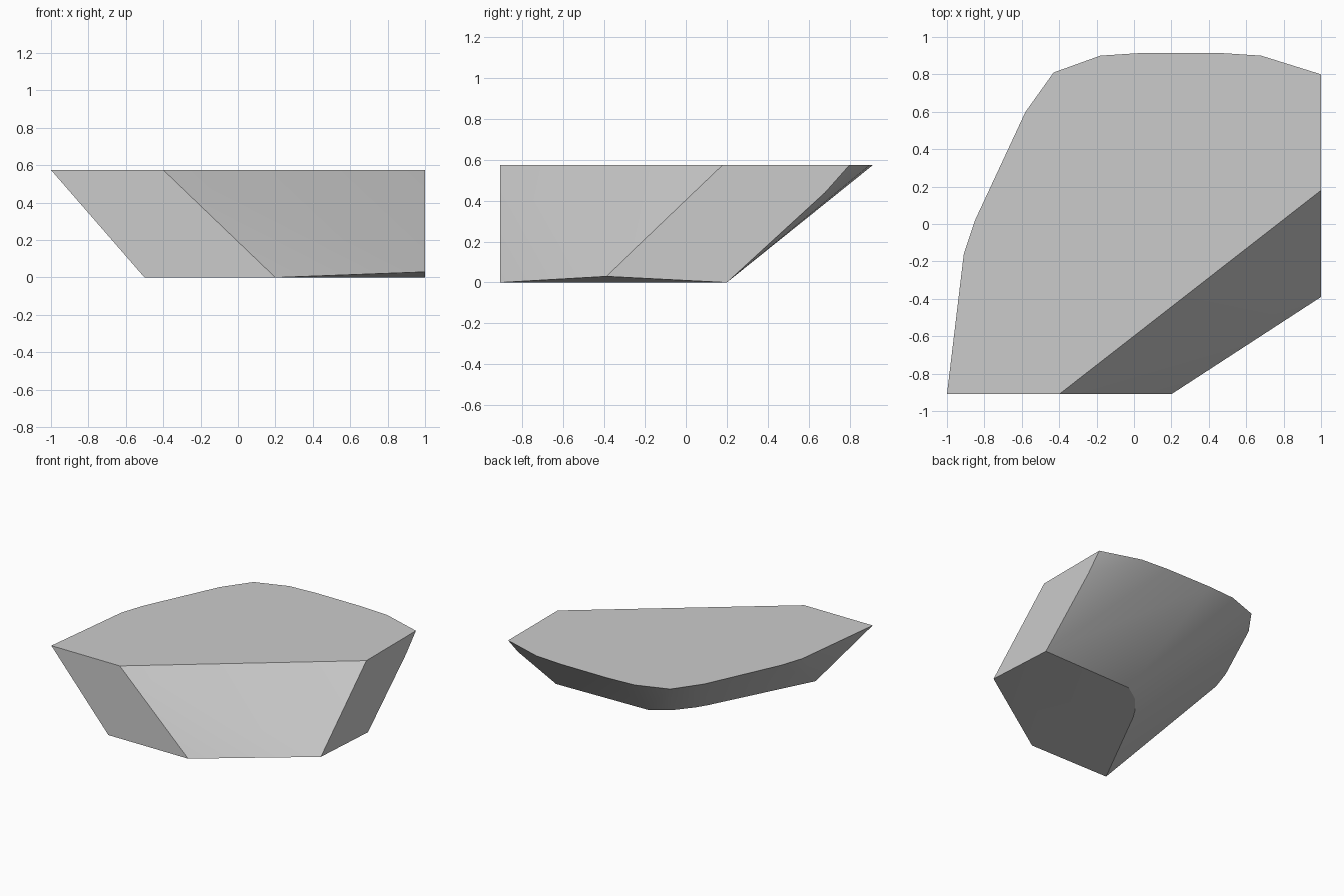
import bpy
import bmesh
import math

cube = bpy.data.objects.get("Cube")
if cube:
    bpy.data.objects.remove(cube, do_unlink=True)

HEIGHT = 0.575

# Flat top outline, counter-clockwise from the front right corner
top_outline = [(-1, -.91), (-.4, -.91), (1, .18), (1, .8), (.68, .9),
               (.45, .915), (.05, .915), (-.18, .9), (-.43, .81),
               (-.58, .6), (-.85, .02), (-.91, -.16)]
# Smaller underside with a softened back corner
base_outline = [(-.5, -.91), (.2, -.91), (1, .2), (.2, .18),
                (.06, .085), (-.05, -.05), (-.1, -.13)]
# Raised corner of the underside and slight bulge of the sloping back
extra_points = [(1, -.39, .03), (1, .68, .44), (-.62, -.91, .14)]


def grey_material(name, value):
    mat = bpy.data.materials.new(name)
    mat.use_nodes = True
    colour = (value, value, value, 1)
    mat.diffuse_color = colour
    mat.node_tree.nodes["Principled BSDF"].inputs["Base Color"].default_value = colour
    return mat


def hull_object(name, points, mat):
    bm = bmesh.new()
    for p in points:
        bm.verts.new(p)
    hull = bmesh.ops.convex_hull(bm, input=bm.verts)
    unused = {v for v in hull["geom_interior"] + hull["geom_unused"]
              if isinstance(v, bmesh.types.BMVert)}
    bmesh.ops.delete(bm, geom=list(unused), context="VERTS")
    # Merge coplanar triangles into clean flat faces
    bmesh.ops.dissolve_limit(bm, angle_limit=math.radians(1),
                             verts=bm.verts, edges=bm.edges)
    bmesh.ops.recalc_face_normals(bm, faces=bm.faces)
    mesh = bpy.data.meshes.new(name)
    bm.to_mesh(mesh)
    bm.free()
    mesh.materials.append(mat)
    obj = bpy.data.objects.new(name, mesh)
    bpy.context.collection.objects.link(obj)
    return obj


# Faceted stone chunk
points = [(x, y, HEIGHT) for x, y in top_outline]
points += [(x, y, 0) for x, y in base_outline] + extra_points
stone = hull_object("stone_chunk", points, grey_material("stone grey", 0.6))

# Soft shading on the curved back, crisp edges elsewhere
bpy.ops.object.select_all(action="DESELECT")
stone.select_set(True)
bpy.context.view_layer.objects.active = stone
bpy.ops.object.shade_smooth_by_angle(angle=math.radians(30))
